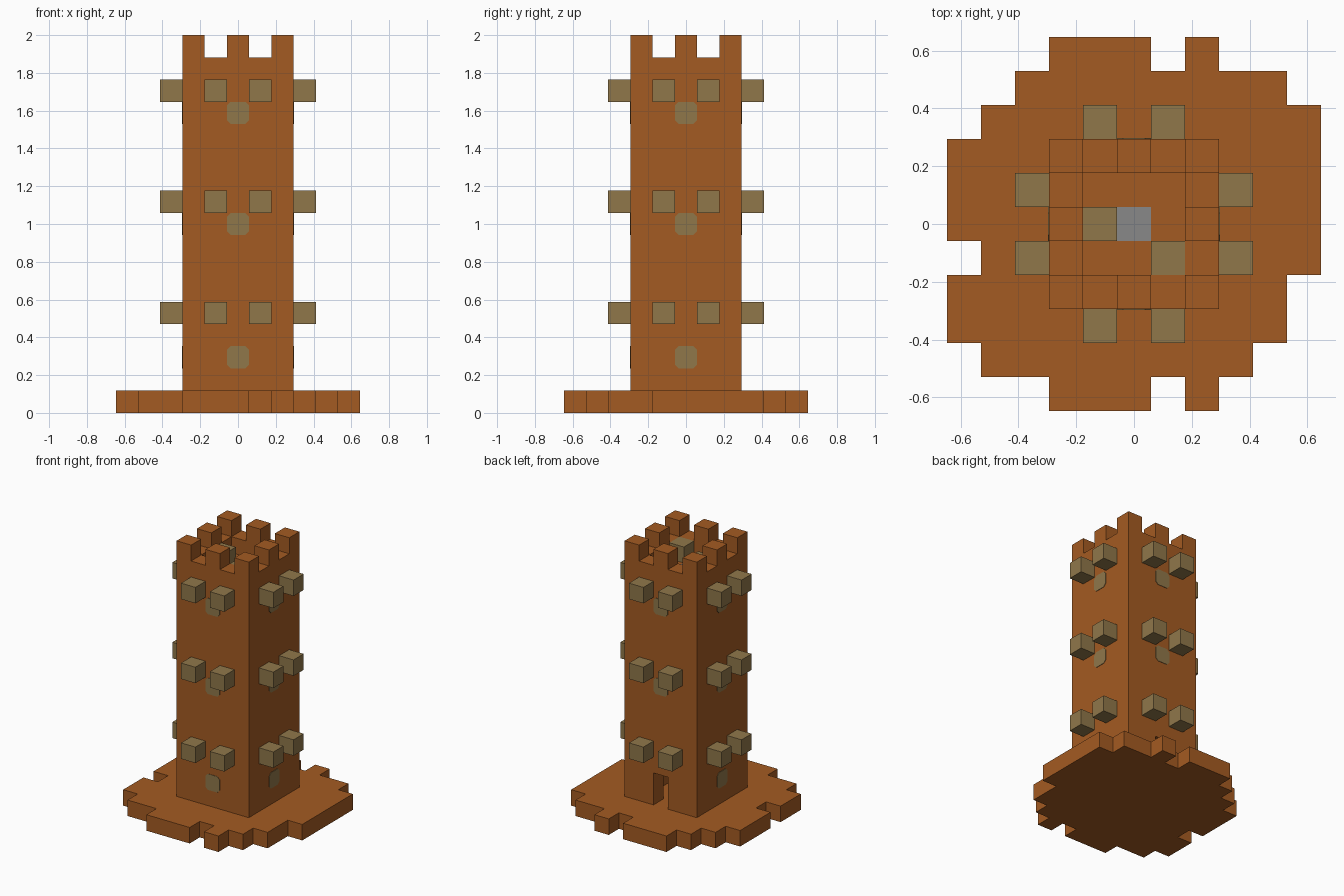
import bpy
import bmesh
from mathutils import Matrix, Vector

U = 2 / 17  # edge of one block

if "Cube" in bpy.data.objects:
    bpy.data.objects.remove(bpy.data.objects["Cube"])


def material(name, srgb):
    linear = [((c / 255 + 0.055) / 1.055) ** 2.4 for c in srgb] + [1]
    mat = bpy.data.materials.new(name)
    mat.use_nodes = True
    mat.diffuse_color = linear
    mat.node_tree.nodes["Principled BSDF"].inputs["Base Color"].default_value = linear
    return mat


brick = material("orange brick", (164, 91, 34))
tan = material("tan wood", (144, 119, 74))
grey = material("grey stone", (136, 136, 136))


def finish(name, bm, mat):
    mesh = bpy.data.meshes.new(name)
    bm.to_mesh(mesh)
    bm.free()
    mesh.materials.append(mat)
    obj = bpy.data.objects.new(name, mesh)
    bpy.context.collection.objects.link(obj)
    return obj


def blocks(name, cells, mat):
    """Join unit blocks into one clean shell; cells are centred in x and y, z counts up from 0."""
    bm = bmesh.new()
    cells = set(cells)
    for cell in cells:
        centre = Vector(cell) + Vector((0, 0, 0.5))
        for axis in range(3):
            for sign in (-1, 1):
                step = Vector((0, 0, 0))
                step[axis] = sign
                if tuple(int(v) for v in Vector(cell) + step) in cells:
                    continue
                a = Vector((0, 0, 0))
                a[(axis + 1) % 3] = 0.5
                b = step.cross(a)
                mid = centre + step / 2
                corners = (mid + a + b, mid - a + b, mid - a - b, mid + a - b)
                bm.faces.new([bm.verts.new(p * U) for p in corners])
    bmesh.ops.remove_doubles(bm, verts=bm.verts, dist=U / 100)
    bmesh.ops.recalc_face_normals(bm, faces=bm.faces)
    bmesh.ops.dissolve_limit(bm, angle_limit=0.01, verts=bm.verts, edges=bm.edges)
    return finish(name, bm, mat)


# Ragged round base: first and last block of each row, front to back
rows = [(-2, 0), (-4, 3), (-5, 4), (-5, 4), (-4, 5), (-5, 5),
        (-5, 5), (-5, 5), (-4, 5), (-3, 4), (-2, 0)]
base = [(x, y - 5, 0) for y, (lo, hi) in enumerate(rows) for x in range(lo, hi + 1)]
base += [(2, -5, 0), (2, 5, 0)]
blocks("base", base, brick)


# Hollow square tower with a doorway at the back, a roof floor and battlements
def is_wall(x, y, z):
    rim = max(abs(x), abs(y)) == 2
    if z == 16:
        return rim and x % 2 == 0 and y % 2 == 0
    if z == 14:
        return True
    doorway = x == 0 and y == 2 and z < 3
    return rim and not doorway


span = range(-2, 3)
blocks("tower", [(x, y, z) for x in span for y in span for z in range(1, 17)
                 if is_wall(x, y, z)], brick)

# Paired blocks projecting from every side on three levels
for level, z in enumerate((4, 9, 14), 1):
    cells = []
    for s in (-1, 1):
        for out in (-3, 3):
            cells += [(s, out, z), (out, s, z)]
    blocks(f"projecting_blocks_{level}", cells, tan)

# Loose blocks on the roof floor
blocks("roof_blocks", [(-1, 0, 15), (1, -1, 15)], tan)


def plate(name, width, chamfer, thick, matrix, mat):
    """Thin square plate with cut corners, facing -y before the matrix is applied."""
    bm = bmesh.new()
    h, k = width / 2, width / 2 - chamfer
    outline = [(k, -h), (h, -k), (h, k), (k, h), (-k, h), (-h, k), (-h, -k), (-k, -h)]
    face = bm.faces.new([bm.verts.new((x, 0, z)) for x, z in outline])
    out = bmesh.ops.extrude_face_region(bm, geom=[face])
    verts = [v for v in out["geom"] if isinstance(v, bmesh.types.BMVert)]
    bmesh.ops.translate(bm, verts=verts, vec=(0, -thick, 0))
    bmesh.ops.recalc_face_normals(bm, faces=bm.faces)
    bm.transform(matrix)
    return finish(name, bm, mat)


# Windows, with the doorway taking the place of the lowest back one
for turn, side in enumerate(("front", "left", "back", "right")):
    for z in (2, 8, 13):
        if side == "back" and z == 2:
            continue
        place = (Matrix.Rotation(turn * 1.570796, 4, "Z")
                 @ Matrix.Translation((0, -2.5 * U, (z + 0.5) * U)))
        plate(f"{side}_window_{z}", U, 0.02, 0.003, place, tan)

# Grey hatch in the middle of the roof floor
flat = Matrix.Translation((0, 0, 15 * U)) @ Matrix.Rotation(-1.570796, 4, "X")
plate("roof_hatch", U, 0.001, 0.003, flat, grey)
